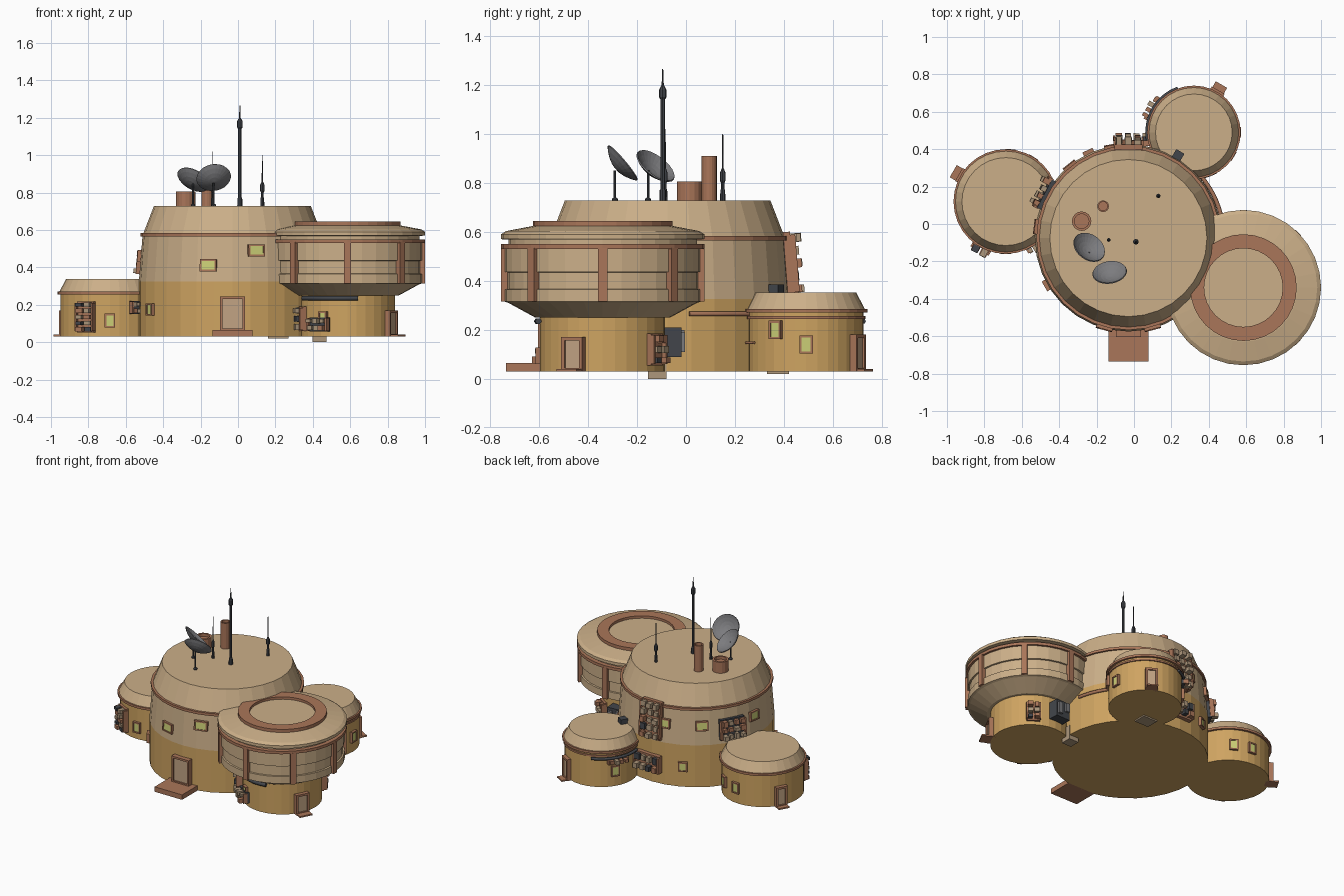
import bpy, bmesh, random
from math import sin, cos, radians, pi
from mathutils import Matrix, Vector

random.seed(4)
if "Cube" in bpy.data.objects:
    bpy.data.objects.remove(bpy.data.objects["Cube"])


def material(name, r, g, b):
    m = bpy.data.materials.new(name)
    m.use_nodes = True
    m.diffuse_color = (r, g, b, 1)
    m.node_tree.nodes["Principled BSDF"].inputs["Base Color"].default_value = (r, g, b, 1)
    return m


TAN = material("tan plaster", .60, .43, .25)
OCHRE = material("ochre plaster", .62, .37, .12)
BROWN = material("rust brown trim", .40, .18, .10)
DARK = material("dark metal", .055, .06, .07)
GREY = material("grey metal", .20, .20, .21)
GLASS = material("yellow glass", .60, .62, .18)
DOOR = material("door beige", .54, .37, .23)
BUFF = material("machine buff", .42, .31, .20)

MAIN = (-.03, -.075)
DRUM = (.585, -.34)
WEST = (-.685, .12)
NORTH = (.32, .49)


def finish(name, bm, mats):
    bmesh.ops.recalc_face_normals(bm, faces=bm.faces)
    mesh = bpy.data.meshes.new(name)
    bm.to_mesh(mesh)
    bm.free()
    for m in mats:
        mesh.materials.append(m)
    ob = bpy.data.objects.new(name, mesh)
    bpy.context.collection.objects.link(ob)
    return ob


def lathe(name, centre, profile, mat, sides=32, closed=False, low=None, split=0, matrix=None):
    """Turned solid; faces below the split height take the low material."""
    bm = bmesh.new()
    rings = [[bm.verts.new((r * cos(2 * pi * i / sides), r * sin(2 * pi * i / sides), z))
              for i in range(sides)] for r, z in profile]
    pairs = list(zip(rings, rings[1:]))
    if closed:
        pairs.append((rings[-1], rings[0]))
    else:
        bm.faces.new(rings[0])
        bm.faces.new(rings[-1])
    for a, b in pairs:
        for i in range(sides):
            j = (i + 1) % sides
            bm.faces.new((a[i], a[j], b[j], b[i]))
    for f in bm.faces:
        f.material_index = int(low is not None and f.calc_center_median().z < split)
    bm.transform(matrix or Matrix.Translation((centre[0], centre[1], 0)))
    return finish(name, bm, [mat, low] if low else [mat])


def band(name, centre, r, z, height, depth=.02):
    lathe(name, centre, [(r - depth, z), (r, z), (r, z + height), (r - depth, z + height)],
          BROWN, closed=True)


def wall(centre, r, angle, z, lean=0):
    """Frame on a round wall: x along the wall, y outward, z up."""
    a = radians(angle)
    spot = Vector((centre[0] + r * cos(a), centre[1] + r * sin(a), z))
    return Matrix.Translation(spot) @ Matrix.Rotation(a - pi / 2, 4, 'Z') @ Matrix.Rotation(radians(lean), 4, 'X')


def boxes(name, frame, parts):
    """Parts are (x, y, z, width, depth, height, material), given by centre."""
    bm = bmesh.new()
    mats = []
    for x, y, z, w, d, h, mat in parts:
        if mat not in mats:
            mats.append(mat)
        made = bmesh.ops.create_cube(bm, size=1, matrix=frame @ Matrix.Translation((x, y, z))
                                     @ Matrix.Diagonal((w, d, h, 1)))
        for f in {f for v in made["verts"] for f in v.link_faces}:
            f.material_index = mats.index(mat)
    return finish(name, bm, mats)


def frame_parts(w, h, t, d):
    return [(s * (w - t) / 2, 0, 0, t, d, h, BROWN) for s in (-1, 1)] + \
           [(0, 0, s * (h - t) / 2, w - 2 * t, d, t, BROWN) for s in (-1, 1)]


def window(name, centre, r, angle, z, w=.06, h=.07, lean=0):
    boxes(name, wall(centre, r, angle, z, lean),
          frame_parts(w, h, .009, .03) + [(0, .003, 0, w - .016, .014, h - .016, GLASS)])


def door(name, centre, r, angle, w, h, base, step):
    m = wall(centre, r, angle, base + h / 2)
    boxes(name, m, frame_parts(w, h, .014, .05) + [(0, 0, 0, w - .02, .03, h - .02, DOOR)])
    boxes(name + "_step", wall(centre, r, angle, 0),
          [(0, step[1] / 2 - .02, (.03 + step[2]) / 2, step[0], step[1], step[2] - .03, BROWN)])


def machinery(name, centre, r, angle, z, w, h, cols, rows, lean=0, back=BROWN):
    """Back plate carrying a grid of assorted boxes and a couple of pipes."""
    parts = [(0, 0, 0, w, .03, h, back)]
    for i in range(cols):
        for j in range(rows):
            cw, ch = w / cols, h / rows
            d = random.uniform(.02, .045)
            parts.append(((i + .5) * cw - w / 2, .015 + d / 2, (j + .5) * ch - h / 2,
                          cw * random.uniform(.55, .85), d, ch * random.uniform(.5, .8),
                          random.choice((BROWN, BUFF, BUFF, DARK))))
    for s in (-.5, .5):
        parts.append((s * w, .02, 0, .01, .03, h * .9, BROWN))
    boxes(name, wall(centre, r, angle, z, lean), parts)


def pipe(name, centre, r, z, start, end, thick, mat):
    curve = bpy.data.curves.new(name, 'CURVE')
    curve.dimensions = '3D'
    curve.bevel_depth = thick
    curve.bevel_resolution = 1
    curve.use_fill_caps = True
    line = curve.splines.new('POLY')
    line.points.add(8)
    for i, p in enumerate(line.points):
        a = radians(start + (end - start) * i / 8)
        p.co = (centre[0] + r * cos(a), centre[1] + r * sin(a), z, 1)
    curve.materials.append(mat)
    bpy.context.collection.objects.link(bpy.data.objects.new(name, curve))


# Main tower
lathe("main_tower", MAIN, [(.5, .03), (.5, .325), (.48, .575), (.475, .585), (.42, .727)],
      TAN, low=OCHRE, split=.3)
band("main_tower_band", MAIN, .492, .565, .018)
door("main_door", MAIN, .505, 270, .135, .185, .06, (.215, .175, .065))
for i, (a, z, w, h) in enumerate([(255, .41, .09, .065), (285, .49, .09, .065), (173, .46, .08, .065),
                                  (101, .46, .07, .065), (129, .46, .08, .065)]):
    window(f"tower_window_{i}", MAIN, .492, a, z, w, h, 4.6)
for i, a in enumerate((210, 115)):
    window(f"tower_low_window_{i}", MAIN, .503, a, .175, .06, .065)
machinery("tall_back_machinery", MAIN, .495, 90, .47, .15, .26, 3, 5, 4.6)
machinery("side_machinery", MAIN, .498, 152, .425, .17, .14, 4, 3, 4.6, DARK)
machinery("low_back_machinery", MAIN, .51, 88, .17, .19, .12, 4, 2)
pipe("tower_wall_pipe", MAIN, .51, .265, 10, 45, .011, BROWN)
boxes("tower_pump", wall(MAIN, .515, 59, .36), [(0, 0, 0, .05, .05, .05, DARK), (0, 0, -.04, .09, .03, .02, DARK)])

# Drum annex: narrow base, flared upper storey, stepped roof
lathe("drum_annex", DRUM, [(.255, .03), (.255, .25), (.275, .25), (.385, .31), (.40, .315), (.40, .365),
      (.39, .367), (.39, .435), (.40, .437), (.40, .535), (.385, .55), (.385, .568), (.415, .57),
      (.415, .59), (.395, .603), (.29, .623), (.21, .628)], TAN, low=OCHRE, split=.245)
band("drum_band", DRUM, .415, .53, .02, .035)
lathe("drum_roof_ring", DRUM, [(.21, .615), (.285, .615), (.285, .645), (.21, .645)], BROWN, closed=True)
for i in range(8):
    boxes(f"drum_rib_{i}", wall(DRUM, .4, i * 45, .425), [(0, 0, 0, .038, .03, .22, BROWN)])
door("drum_door", DRUM, .255, -27, .095, .14, .03, (.09, .09, .04))
window("drum_window", DRUM, .256, 240, .14, .05, .05)
pipe("drum_base_pipe", DRUM, .268, .235, 208, 282, .013, DARK)
machinery("drum_front_machinery", DRUM, .255, 235, .095, .12, .075, 3, 2, 0, DARK)
machinery("drum_inner_machinery", DRUM, .258, 202, .125, .08, .13, 2, 3)
machinery("drum_back_machinery", DRUM, .255, 55, .12, .085, .13, 2, 3)
boxes("drum_generator", wall(DRUM, .285, 92, .15),
      [(0, 0, 0, .11, .07, .12, DARK), (-.03, .04, .02, .03, .02, .06, GREY), (.03, .04, 0, .03, .02, .08, GREY)])

# Two small domed annexes
for name, c, r, top, z in (("west", WEST, .265, .235, .255), ("north", NORTH, .235, .205, .27)):
    lathe(name + "_annex", c, [(r, .03), (r, z), (r + .005, z + .015), (top, z + .082)],
          TAN, low=OCHRE, split=z - .01)
    band(name + "_annex_band", c, r + .015, z, .016)
band("north_lower_band", NORTH, .243, .245, .012)
door("west_door", WEST, .265, 150, .08, .14, .03, (.075, .08, .04))
door("north_door", NORTH, .235, 60, .08, .15, .03, (.07, .08, .04))
for i, (c, r, a, z) in enumerate([(WEST, .266, 270, .115), (WEST, .266, 58, .14), (WEST, .266, 85, .14),
                                  (NORTH, .236, -31, .2), (NORTH, .236, 0, .14), (NORTH, .236, 147, .14)]):
    window(f"annex_window_{i}", c, r, a, z, .055, .075)
machinery("west_machinery", WEST, .265, 242, .135, .1, .165, 2, 5)
machinery("west_inner_machinery", WEST, .265, 302, .185, .08, .07, 3, 2, 0, DARK)
machinery("north_machinery", NORTH, .235, 150, .215, .13, .035, 4, 1, 0, DARK)
pipe("north_pipe", NORTH, .25, .235, 110, 190, .01, DARK)
pipe("north_side_pipe", NORTH, .245, .147, 270, 300, .006, BROWN)

# Foundation blocks
for name, x, y, z, w, d, h in (("east_footing", .435, -.118, .05, .075, .075, .1),
                               ("north_footing", .215, .375, .04, .11, .09, .04)):
    boxes(name, Matrix.Translation((x, y, z)), [(0, 0, 0, w, d, h, BUFF)])

# Roof chimneys with hollow tops
for name, c, r, top in (("short_chimney", (-.28, .015), .052, .805), ("tall_chimney", (-.165, .095), .031, .91)):
    lathe(name, c, [(r, .72), (r, top), (r * .75, top), (r * .75, top - .02)], BROWN, 16)

# Antenna masts
for name, c, top, bulge, r in (("tall_mast", (.01, -.095), 1.265, 1.16, .009),
                               ("back_mast", (.13, .15), 1.0, .82, .007),
                               ("middle_mast", (-.135, -.085), 1.02, .82, .006)):
    lathe(name, c, [(r * 1.6, .72), (r * 1.4, .77), (r, .775), (r, bulge - .02), (r * 1.7, bulge - .01),
                    (r * 1.7, bulge + .02), (r * .5, bulge + .04), (.002, top)], DARK, 8)

# Dishes, opening up and back
for name, x, y, z, facing in (("left_dish", -.24, -.125, .868, (.42, .55, .72)),
                              ("front_dish", -.13, -.26, .88, (-.12, .76, .64))):
    turn = Vector(facing).to_track_quat('Z', 'Y').to_matrix().to_4x4()
    outer = [(.093 * k, .036 * k * k - .036) for k in (.05, .3, .55, .8, 1)]
    inner = [(rr * .97, zz + .005) for rr, zz in reversed(outer)]
    lathe(name, None, outer + inner, GREY, 24, matrix=Matrix.Translation((x, y, z)) @ turn)
    lathe(name + "_post", (x, y - .03), [(.012, .72), (.012, .735), (.005, .74), (.005, .85)], DARK, 8)
